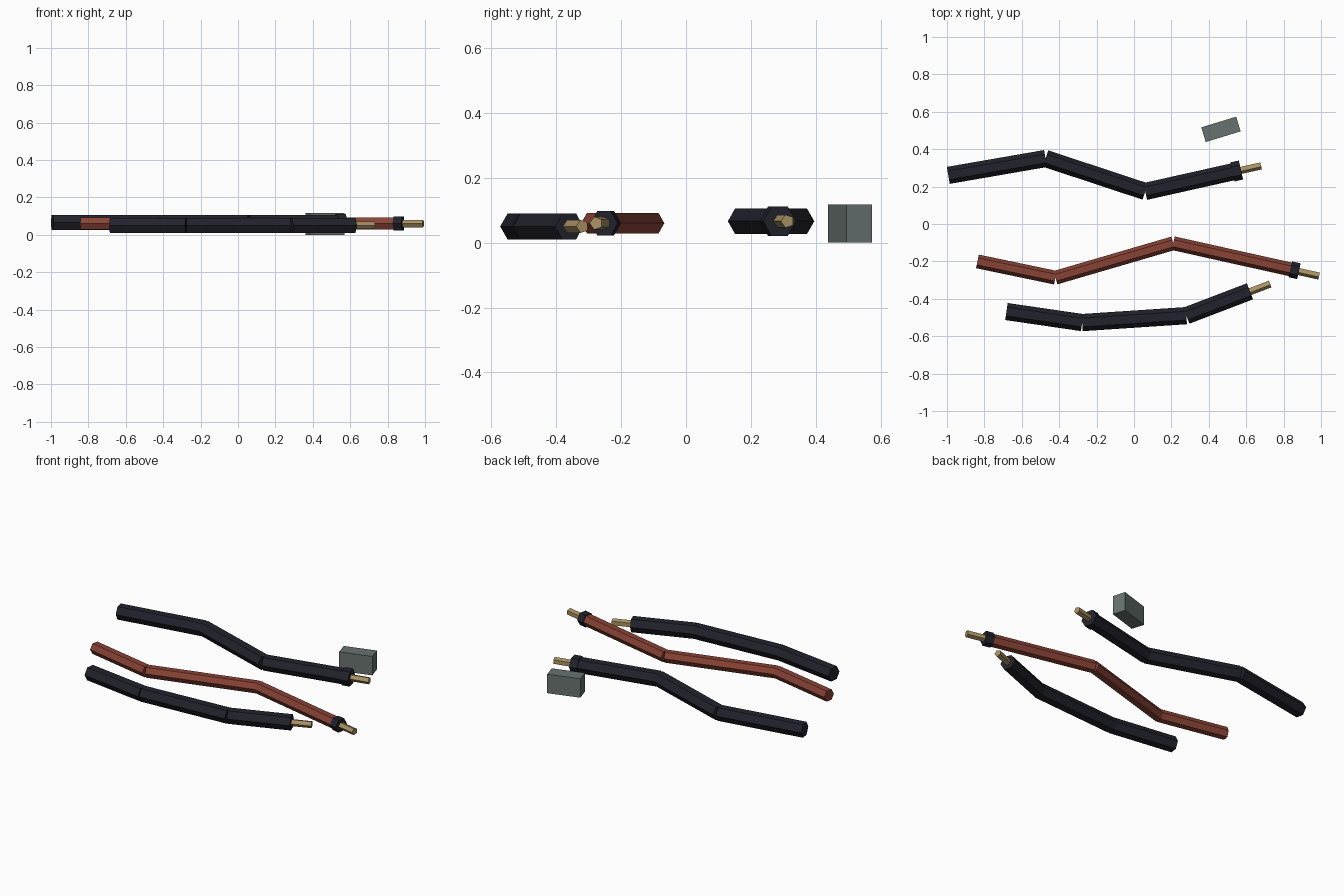
import bpy, bmesh, math
from mathutils import Vector, Matrix

if "Cube" in bpy.data.objects:
    bpy.data.objects.remove(bpy.data.objects["Cube"])


def material(name, rgb):
    m = bpy.data.materials.new(name)
    m.diffuse_color = (*rgb, 1)
    m.use_nodes = True
    m.node_tree.nodes["Principled BSDF"].inputs["Base Color"].default_value = m.diffuse_color
    return m


BLACK = material("black_rubber", (0.016, 0.016, 0.026))
RED = material("red_rubber", (0.25, 0.056, 0.036))
BRASS = material("brass", (0.40, 0.29, 0.125))
GREY = material("grey_green", (0.135, 0.17, 0.16))


def add_rod(bm, a, b, radius, sides):
    """Capped prism from a to b, first vertex pointing sideways (right of travel)."""
    a, b = Vector(a), Vector(b)
    d = (b - a).normalized()
    side = d.cross(Vector((0, 0, 1))).normalized()
    up = side.cross(d)
    rings = []
    for p in (a, b):
        ring = []
        for i in range(sides):
            t = 2 * math.pi * i / sides
            ring.append(bm.verts.new(p + radius * (math.cos(t) * side + math.sin(t) * up)))
        rings.append(ring)
    for i in range(sides):
        j = (i + 1) % sides
        bm.faces.new((rings[0][i], rings[0][j], rings[1][j], rings[1][i]))
    bm.faces.new(rings[0])
    bm.faces.new(rings[1])


def finish(bm, name, mat):
    bmesh.ops.recalc_face_normals(bm, faces=bm.faces)
    me = bpy.data.meshes.new(name)
    bm.to_mesh(me)
    bm.free()
    me.materials.append(mat)
    ob = bpy.data.objects.new(name, me)
    bpy.context.collection.objects.link(ob)


def cable(name, path, z, radius, mat, tip, collar=None):
    pts = [Vector((x, y, z)) for x, y in path]
    # insulation: straight hexagonal lengths, butted at the bends
    bm = bmesh.new()
    for a, b in zip(pts, pts[1:]):
        add_rod(bm, a, b, radius, 6)
    finish(bm, name + "_sleeve", mat)
    d = (pts[-1] - pts[-2]).normalized()
    # bare metal core
    bm = bmesh.new()
    add_rod(bm, pts[-1] - d * 0.02, pts[-1] + d * tip, 0.021, 5)
    finish(bm, name + "_core", BRASS)
    # end collar
    if collar:
        bm = bmesh.new()
        add_rod(bm, pts[-1] - d * 0.035, pts[-1] + d * 0.012, collar, 6)
        finish(bm, name + "_collar", BLACK)


cable("back_cable", [(-0.993, 0.26), (-0.473, 0.35), (0.06, 0.174), (0.56, 0.286)],
      0.066, 0.046, BLACK, 0.122, 0.052)
cable("middle_cable", [(-0.837, -0.20), (-0.42, -0.287), (0.21, -0.103), (0.87, -0.25)],
      0.060, 0.037, RED, 0.123, 0.043)
cable("front_cable", [(-0.682, -0.468), (-0.277, -0.527), (0.28, -0.49), (0.62, -0.36)],
      0.050, 0.046, BLACK, 0.115)

# loose block
bm = bmesh.new()
bmesh.ops.create_cube(bm, size=1, matrix=Matrix.Translation((0.465, 0.506, 0.0585))
                      @ Matrix.Rotation(math.radians(17), 4, 'Z')
                      @ Matrix.Diagonal((0.195, 0.082, 0.117, 1)))
finish(bm, "block", GREY)
